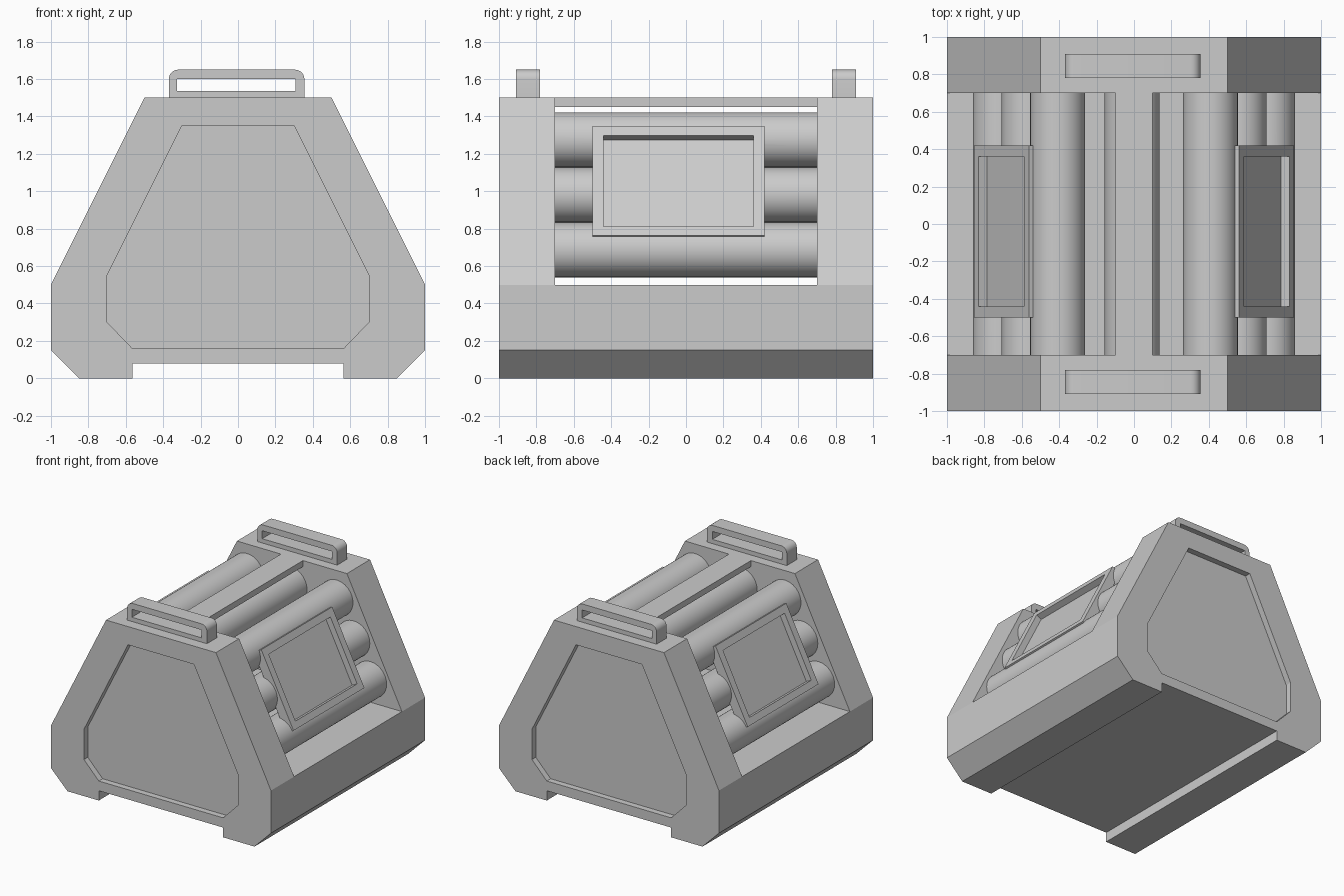
import bpy, bmesh, math

if "Cube" in bpy.data.objects:
    bpy.data.objects.remove(bpy.data.objects["Cube"])


def prism(name, profile, y0, y1):
    """Extrude an (x, z) profile along y."""
    bm = bmesh.new()
    face = bm.faces.new([bm.verts.new((x, y0, z)) for x, z in profile])
    ext = bmesh.ops.extrude_face_region(bm, geom=[face])["geom"]
    verts = [g for g in ext if isinstance(g, bmesh.types.BMVert)]
    bmesh.ops.translate(bm, verts=verts, vec=(0, y1 - y0, 0))
    bmesh.ops.recalc_face_normals(bm, faces=bm.faces[:])
    mesh = bpy.data.meshes.new(name)
    bm.to_mesh(mesh)
    bm.free()
    obj = bpy.data.objects.new(name, mesh)
    bpy.context.collection.objects.link(obj)
    return obj


def activate(obj):
    bpy.ops.object.select_all(action='DESELECT')
    obj.select_set(True)
    bpy.context.view_layer.objects.active = obj


def cut(obj, cutter):
    activate(obj)
    mod = obj.modifiers.new("cut", 'BOOLEAN')
    mod.operation = 'DIFFERENCE'
    mod.solver = 'EXACT'
    mod.object = cutter
    bpy.ops.object.modifier_apply(modifier=mod.name)


def remove(obj):
    bpy.data.objects.remove(obj, do_unlink=True)


def mirrored(half):
    return half + [(-x, z) for x, z in reversed(half)]


# Main frame: solid prism with feet, opened up in the middle
frame = prism("frame", mirrored([(0.565, 0.08), (0.565, 0), (0.85, 0), (1, 0.15),
                                 (1, 0.5), (0.5, 1.5)]), -1, 1)
opening = prism("opening_cutter", mirrored([(1.2, 0.5), (1.2, 1.7), (0.1, 1.7), (0.1, 1.45)]),
                -0.7, 0.7)
cut(frame, opening)
remove(opening)

# Recessed end panels
panel = mirrored([(0.565, 0.16), (0.7, 0.3), (0.7, 0.55), (0.3, 1.35)])
for y0, y1 in ((-1.1, -0.95), (0.95, 1.1)):
    recess = prism("panel_cutter", panel, y0, y1)
    cut(frame, recess)
    remove(recess)

# Carry handles with rounded top corners
r = 0.05
arc = [(math.cos(math.radians(a)) * r, math.sin(math.radians(a)) * r) for a in range(0, 91, 15)]
outer = [(-0.37, 1.5), (0.355, 1.5)]
outer += [(0.355 - r + c, 1.65 - r + s) for c, s in arc]
outer += [(-0.37 + r - c, 1.65 - r + s) for c, s in reversed(arc)]
hole = [(-0.327, 1.535), (0.307, 1.535), (0.307, 1.6), (-0.327, 1.6)]
for label, y0 in (("front", -0.91), ("back", 0.78)):
    handle = prism(label + "_handle", outer, y0, y0 + 0.13)
    slot = prism("slot_cutter", hole, y0 - 0.1, y0 + 0.23)
    cut(handle, slot)
    remove(slot)
    activate(handle)
    bpy.ops.object.shade_smooth_by_angle(angle=math.radians(30))


def tube(name, x, z, radius=0.147):
    bpy.ops.mesh.primitive_cylinder_add(vertices=48, radius=radius, depth=1.4,
                                        location=(x, 0, z), rotation=(math.pi / 2, 0, 0))
    obj = bpy.context.object
    obj.name = name
    return obj


def slope_box(z0, z1, d0, d1, side):
    """Rectangle lying on the sloped side, between two depths."""
    def pt(z, d):
        return (side * (1 - (z - 0.5) / 2 - 0.0134 - 0.894 * d), z - 0.447 * d)
    return [pt(z0, d0), pt(z1, d0), pt(z1, d1), pt(z0, d1)]


# Tubes and recessed cover plate on each sloped side
tubes = [tube("centre_tube", -0.01, 1.272)]
for label, side in (("right", 1), ("left", -1)):
    plate = prism(label + "_cover_plate", slope_box(0.763, 1.35, 0, 0.08, side), -0.5, 0.42)
    recess = prism("plate_cutter", slope_box(0.812, 1.297, -0.1, 0.05, side), -0.44, 0.36)
    cut(plate, recess)
    for i in range(3):
        t = tube(f"{label}_tube_{i + 1}", side * (0.408 + 0.153 * i), 1.275 - 0.294 * i)
        cut(t, recess)
        tubes.append(t)
    remove(recess)
for t in tubes:
    activate(t)
    bpy.ops.object.shade_smooth_by_angle(angle=math.radians(30))
